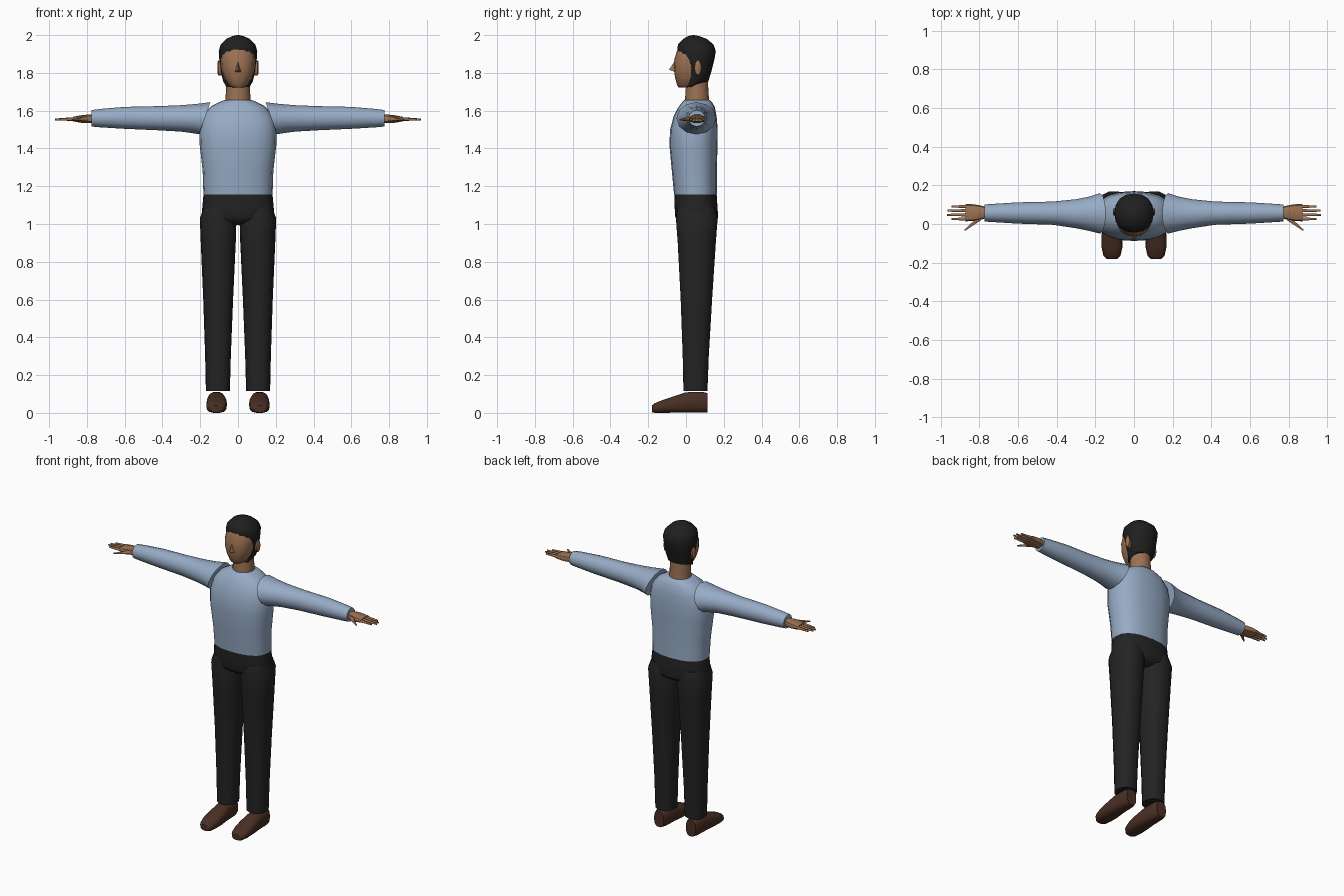
import bpy, bmesh, math
from mathutils import Vector


def material(name, rgb):
    m = bpy.data.materials.new(name)
    m.diffuse_color = (*rgb, 1)
    return m


SHIRT = material("shirt blue", (0.31, 0.41, 0.56))
CLOTH = material("trouser black", (0.017, 0.017, 0.018))
HAIR = material("hair black", (0.014, 0.014, 0.015))
SKIN = material("skin", (0.33, 0.165, 0.085))
LEATHER = material("shoe brown", (0.068, 0.028, 0.018))


def finish(name, bm, mat, mirror=False, angle=45):
    bmesh.ops.recalc_face_normals(bm, faces=bm.faces)
    me = bpy.data.meshes.new(name)
    bm.to_mesh(me)
    bm.free()
    me.materials.append(mat)
    ob = bpy.data.objects.new(name, me)
    bpy.context.collection.objects.link(ob)
    bpy.ops.object.select_all(action='DESELECT')
    ob.select_set(True)
    bpy.context.view_layer.objects.active = ob
    bpy.ops.object.shade_smooth_by_angle(angle=math.radians(angle))
    if mirror:
        ob.modifiers.new("mirror", 'MIRROR')
    return ob


def loft(name, axis, rings, mat, sides=16, p=2.0, mirror=False, angle=45):
    """Rings: (position, u_min, u_max, v_min, v_max, slant along v).
    u, v are the other two axes in x, y, z order; p squares the section."""
    bm = bmesh.new()
    others = [i for i in range(3) if i != axis]
    loops = []
    for pos, u0, u1, v0, v1, *slant in rings:
        loop = []
        for i in range(sides):
            a = 2 * math.pi * i / sides
            c, s = math.cos(a), math.sin(a)
            c = math.copysign(abs(c) ** (2 / p), c)
            s = math.copysign(abs(s) ** (2 / p), s)
            co = Vector((0, 0, 0))
            co[others[0]] = (u0 + u1) / 2 + c * (u1 - u0) / 2
            co[others[1]] = (v0 + v1) / 2 + s * (v1 - v0) / 2
            co[axis] = pos + (slant[0] * s if slant else 0)
            loop.append(bm.verts.new(co))
        loops.append(loop)
    for a, b in zip(loops, loops[1:]):
        for i in range(sides):
            j = (i + 1) % sides
            bm.faces.new((a[i], a[j], b[j], b[i]))
    bm.faces.new(loops[0])
    bm.faces.new(loops[-1])
    return finish(name, bm, mat, mirror, angle)


def sym(z, half, y0, y1):
    return (z, -half, half, y0, y1)


# Shirt body
loft("shirt_body", 2, [
    sym(1.155, .183, -.063, .163), sym(1.28, .187, -.075, .163),
    sym(1.42, .203, -.088, .167), sym(1.50, .205, -.084, .168),
    sym(1.57, .188, -.066, .162), sym(1.62, .148, -.04, .152),
    sym(1.645, .10, -.02, .138), sym(1.656, .072, -.01, .126)],
    SHIRT, 20, 2.4)

# Sleeves, with the shoulder opening slanted over the body
loft("sleeve", 0, [
    (.176, -.05, .160, 1.475, 1.645, -.030),
    (.23, -.036, .142, 1.481, 1.636, -.012),
    (.30, -.022, .128, 1.489, 1.629),
    (.42, -.004, .116, 1.496, 1.624),
    (.60, .002, .112, 1.504, 1.620),
    (.73, .010, .104, 1.512, 1.609),
    (.775, .013, .101, 1.516, 1.603)], SHIRT, 12, mirror=True)

# Hips
loft("hips", 2, [
    sym(1.165, .182, -.062, .162), sym(1.10, .188, -.061, .166),
    sym(1.04, .193, -.057, .170), sym(1.02, .15, -.050, .166),
    sym(.995, .035, -.01, .13)], CLOTH, 20, 2.4)

# Trouser legs
loft("trouser_leg", 2, [
    (1.09, .03, .180, -.045, .155), (1.03, .008, .202, -.056, .170),
    (.90, .012, .197, -.046, .160), (.60, .026, .184, -.030, .140),
    (.30, .038, .174, -.019, .122), (.115, .043, .170, -.015, .115)],
    CLOTH, 14, 2.3, mirror=True)

# Shoes, from heel to toe
loft("shoe", 1, [
    (.115, .080, .150, .002, .105), (.09, .070, .158, 0, .112),
    (.0, .066, .162, 0, .110), (-.06, .058, .168, 0, .090),
    (-.12, .060, .168, 0, .070), (-.165, .070, .158, 0, .052),
    (-.18, .085, .143, .003, .040)], LEATHER, 14, 2.8, mirror=True)

# Hands: wrist and palm
loft("palm", 0, [
    (.765, .030, .088, 1.535, 1.580), (.795, .022, .096, 1.534, 1.580),
    (.83, .015, .102, 1.535, 1.577), (.873, .014, .104, 1.543, 1.568)],
    SKIN, 10, 2.6, mirror=True)


# Fingers and thumb as thin tapered rods
def rod(name, start, end, r0, r1):
    start, end = Vector(start), Vector(end)
    d = end - start
    bm = bmesh.new()
    bmesh.ops.create_cone(bm, cap_ends=True, segments=6, radius1=r0, radius2=r1,
                          depth=d.length)
    rot = d.to_track_quat('Z', 'Y').to_matrix().to_4x4()
    bmesh.ops.transform(bm, matrix=rot, verts=bm.verts)
    bmesh.ops.translate(bm, vec=(start + end) / 2, verts=bm.verts)
    finish(name, bm, SKIN, mirror=True, angle=65)


for i, tip in enumerate((.945, .968, .966, .945)):
    y = .026 + i * .0215
    rod(f"finger_{i + 1}", (.86, y, 1.556), (tip, y, 1.553), .010, .0055)
rod("thumb", (.80, .028, 1.556), (.877, -.033, 1.552), .013, .004)

# Neck
loft("neck", 2, [
    sym(1.64, .068, -.008, .126), sym(1.70, .064, -.004, .120),
    sym(1.765, .062, 0, .118)], SKIN, 14)

# Face
loft("face", 2, [
    sym(1.722, .030, -.038, .06), sym(1.735, .052, -.047, .08),
    sym(1.775, .074, -.058, .10), sym(1.82, .088, -.064, .11),
    sym(1.87, .092, -.062, .12), sym(1.91, .086, -.050, .12),
    sym(1.948, .062, -.036, .11)], SKIN, 16, 2.2)

# Nose wedge
bm = bmesh.new()
top = bm.verts.new((0, -.058, 1.865))
left = bm.verts.new((-.02, -.054, 1.802))
right = bm.verts.new((.02, -.054, 1.802))
tip = bm.verts.new((0, -.090, 1.817))
for f in ((top, left, tip), (top, tip, right), (tip, left, right), (top, right, left)):
    bm.faces.new(f)
finish("nose", bm, SKIN, angle=60)

# Hair: crown and back of the head, front edge sloping back to the jaw
loft("hair", 2, [
    sym(1.725, .062, .005, .03), sym(1.755, .078, -.003, .118),
    sym(1.81, .092, -.017, .135), sym(1.87, .099, -.034, .150),
    sym(1.915, .102, -.046, .158), sym(1.95, .092, -.043, .146),
    sym(1.98, .062, -.015, .110), sym(1.995, .030, .012, .070),
    sym(2.0, .006, .035, .045)], HAIR, 16, 2.2)

# Ears
loft("ear", 0, [
    (.085, .045, .078, 1.785, 1.862), (.104, .044, .082, 1.787, 1.866),
    (.109, .052, .076, 1.800, 1.856)], SKIN, 8, mirror=True)
